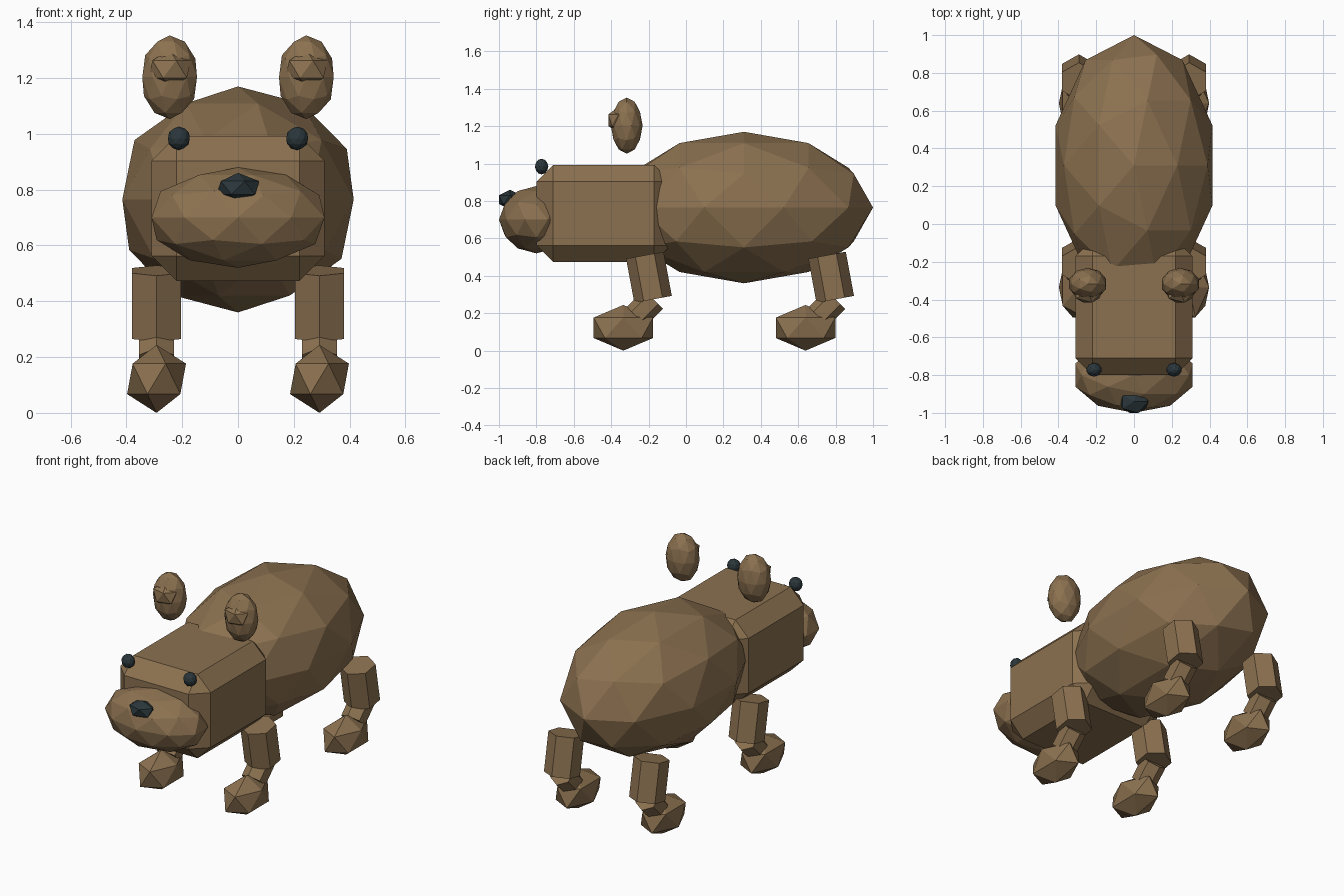
import bpy
from math import radians

cube = bpy.data.objects.get("Cube")
if cube:
    bpy.data.objects.remove(cube, do_unlink=True)


def make_material(name, rgb):
    mat = bpy.data.materials.new(name)
    mat.use_nodes = True
    color = (*rgb, 1.0)
    mat.diffuse_color = color
    mat.node_tree.nodes["Principled BSDF"].inputs["Base Color"].default_value = color
    return mat


fur = make_material("brown_fur", (0.26, 0.165, 0.08))
dark = make_material("dark_slate", (0.024, 0.038, 0.044))


def finish(name, mat):
    obj = bpy.context.object
    obj.name = obj.data.name = name
    obj.data.materials.append(mat)
    return obj


def ball(name, location, scale, mat, detail=2):
    """Faceted ellipsoid."""
    bpy.ops.mesh.primitive_ico_sphere_add(subdivisions=detail, radius=1, location=location)
    obj = finish(name, mat)
    obj.scale = scale
    return obj


def hex_prism(name, location, radius, length, tilt):
    """Six-sided limb segment leaning forward or back."""
    bpy.ops.mesh.primitive_cylinder_add(vertices=6, radius=radius, depth=length,
                                        location=location,
                                        rotation=(radians(tilt), 0, 0))
    return finish(name, fur)


# Body
ball("body", (0, 0.31, 0.765), (0.436, 0.69, 0.405), fur)

# Head: box with every edge chamfered
bpy.ops.mesh.primitive_cube_add(size=1, location=(0, -0.44, 0.733))
head = finish("head", fur)
head.scale = (0.62, 0.72, 0.52)
bpy.ops.object.transform_apply(location=False, rotation=False, scale=True)
chamfer = head.modifiers.new("chamfer", "BEVEL")
chamfer.width = 0.09
chamfer.segments = 1
chamfer.limit_method = 'NONE'

# Muzzle and nose
ball("muzzle", (0, -0.8, 0.7), (0.326, 0.2, 0.18), fur)
ball("nose", (0, -0.94, 0.807), (0.085, 0.07, 0.053), dark, 1)

for side, sx in (("left", 1), ("right", -1)):
    # Eyes and ears
    ball(f"{side}_eye", (sx * 0.212, -0.772, 0.984), (0.041, 0.036, 0.042), dark)
    ball(f"{side}_ear", (sx * 0.245, -0.317, 1.203), (0.103, 0.085, 0.15), fur)
    ball(f"{side}_inner_ear", (sx * 0.245, -0.36, 1.232), (0.085, 0.065, 0.07), fur, 1)

    # Legs, ankles and feet
    for end, dy in (("front", 0), ("rear", 0.974)):
        x = sx * 0.292
        hex_prism(f"{end}_{side}_leg", (x, dy - 0.198, 0.392), 0.102, 0.24, 10.5)
        hex_prism(f"{end}_{side}_ankle", (x, dy - 0.22, 0.228), 0.072, 0.13, -45)
        ball(f"{end}_{side}_foot", (x, dy - 0.335, 0.122), (0.118, 0.187, 0.122), fur, 1)
